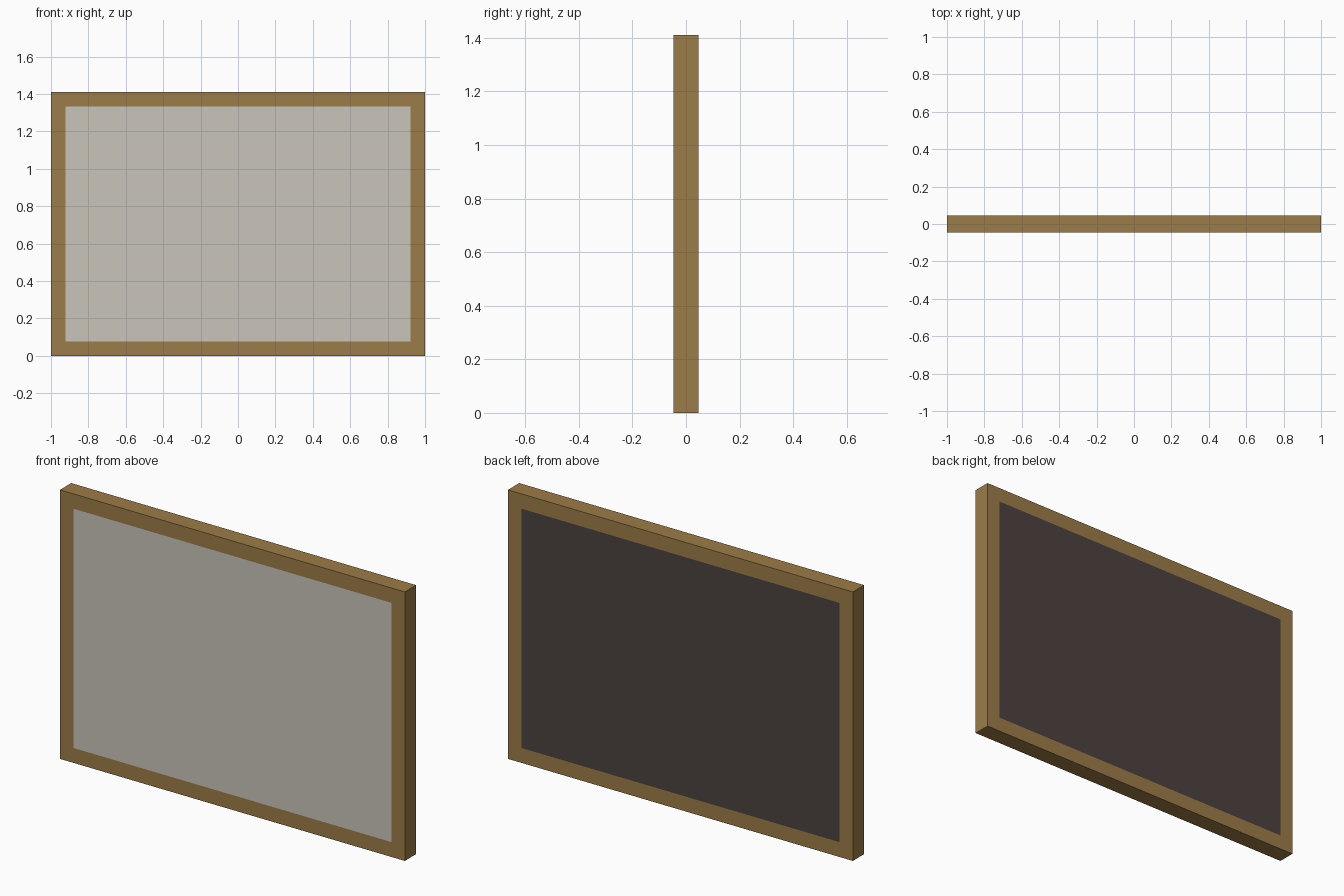
import bpy

if "Cube" in bpy.data.objects:
    bpy.data.objects.remove(bpy.data.objects["Cube"])

W, H, D = 2.0, 1.41, 0.093   # overall size
T = 0.078                    # frame bar width


def material(name, rgb):
    m = bpy.data.materials.new(name)
    m.diffuse_color = (*rgb, 1)
    m.use_nodes = True
    m.node_tree.nodes["Principled BSDF"].inputs["Base Color"].default_value = m.diffuse_color
    return m


wood = material("wood", (0.33, 0.20, 0.065))
light = material("light_sheet", (0.59, 0.56, 0.50))
dark = material("dark_backing", (0.072, 0.054, 0.051))


def box(name, center, size, mat):
    bpy.ops.mesh.primitive_cube_add(size=1, location=center)
    ob = bpy.context.object
    ob.name = name
    ob.scale = size
    bpy.ops.object.transform_apply(location=False, rotation=False, scale=True)
    ob.data.materials.append(mat)
    return ob


# Full-height side bars
for name, s in (("left_stile", -1), ("right_stile", 1)):
    box(name, (s * (W - T) / 2, 0, H / 2), (T, D, H), wood)

# Top and bottom bars fitted between the sides
for name, z in (("bottom_rail", T / 2), ("top_rail", H - T / 2)):
    box(name, (0, 0, z), (W - 2 * T, D, T), wood)

# Infill: light sheet flush with the front, dark backing flush with the back
sheet = 0.004
iw, ih = W - 2 * T, H - 2 * T
box("front_sheet", (0, -D / 2 + sheet / 2, H / 2), (iw, sheet, ih), light)
box("backing_board", (0, sheet / 2, H / 2), (iw, D - sheet, ih), dark)
